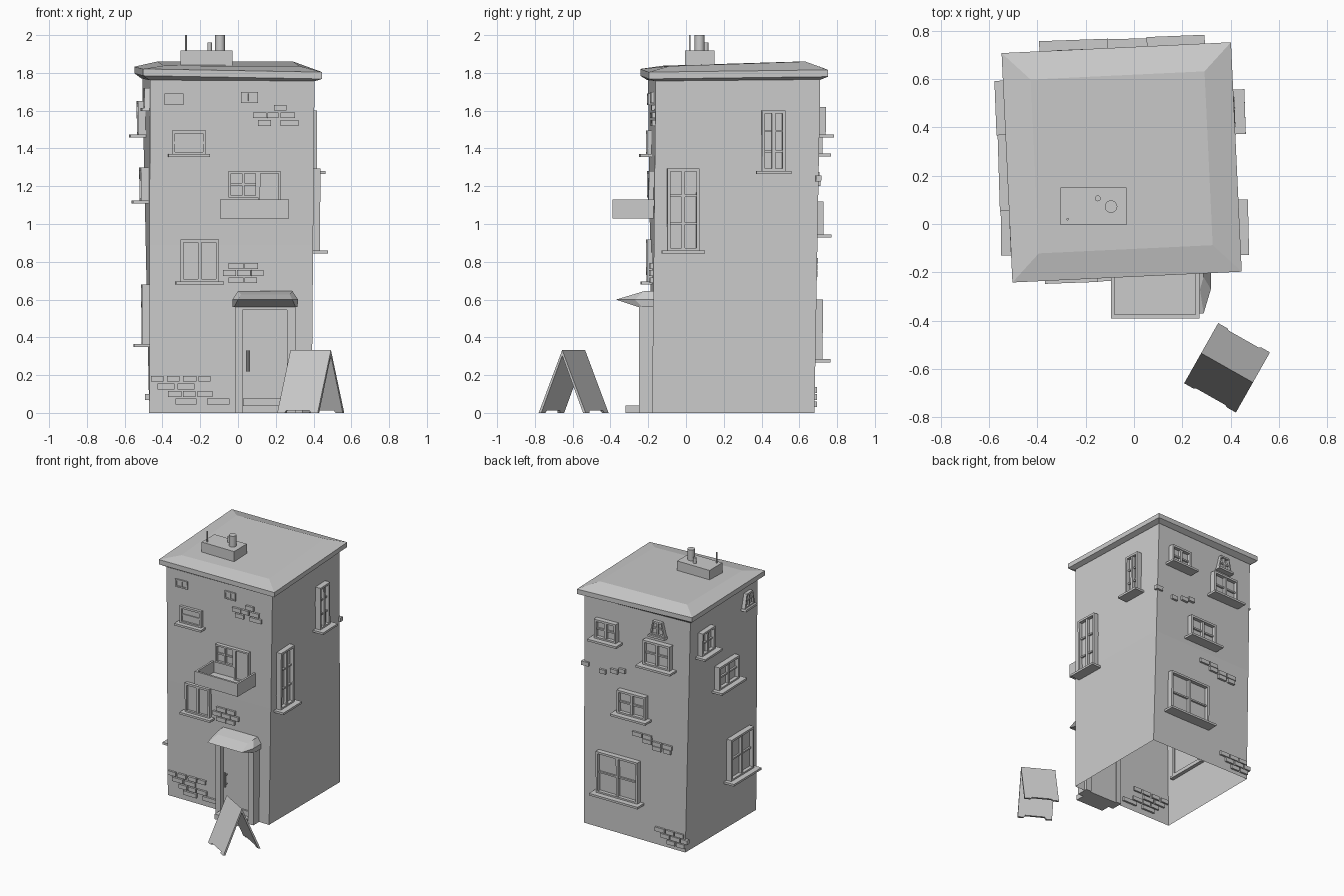
import bpy, bmesh, math
from mathutils import Vector, Matrix

if "Cube" in bpy.data.objects:
    bpy.data.objects.remove(bpy.data.objects["Cube"])

H = 1.78
A = math.radians(2.7)

# Corner rings: order front-left, front-right, back-right, back-left
SQ = [(-1, -1), (1, -1), (1, 1), (-1, 1)]
def ring(half, ang, cx, cy, zs):
    rot = Matrix.Rotation(ang, 3, 'Z')
    return [rot @ Vector((a * half, b * half, 0)) + Vector((cx, cy, z)) for (a, b), z in zip(SQ, zs)]

LOW = ring(.43, 0, -.04, .25, [0] * 4)
HIGH = ring(.436, A, -.051, .255, [H] * 4)
WALLS = {'front': (0, 1), 'right': (1, 2), 'back': (2, 3), 'left': (3, 0)}

def on_wall(wall):
    """Map (u, d, z) to a point: u = world x or y, d = distance out of the wall."""
    i, j = WALLS[wall]
    axis = 0 if wall in ('front', 'back') else 1
    def f(u, d, z):
        a, b = LOW[i].lerp(HIGH[i], z / H), LOW[j].lerp(HIGH[j], z / H)
        n = Vector((b.y - a.y, a.x - b.x, 0)).normalized()
        return a.lerp(b, (u - a[axis]) / (b[axis] - a[axis])) + n * d
    return f

def plain(x, y, z):
    return Vector((x, y, z))

def mesh(name, verts, faces):
    me = bpy.data.meshes.new(name)
    me.from_pydata([tuple(v) for v in verts], [], faces)
    bm = bmesh.new()
    bm.from_mesh(me)
    bmesh.ops.recalc_face_normals(bm, faces=bm.faces)
    bm.to_mesh(me)
    bm.free()
    ob = bpy.data.objects.new(name, me)
    bpy.context.collection.objects.link(ob)
    return ob

def boxes(name, items, f=plain):
    """items: (u0, u1, d0, d1, z0, z1), joined in one mesh"""
    vs, fs = [], []
    for u0, u1, d0, d1, z0, z1 in items:
        k = len(vs)
        vs += [f(u, d, z) for z in (z0, z1) for u, d in ((u0, d0), (u1, d0), (u1, d1), (u0, d1))]
        fs += [[k + i for i in q] for q in ((0, 1, 2, 3), (4, 5, 6, 7), (0, 1, 5, 4),
                                           (1, 2, 6, 5), (2, 3, 7, 6), (3, 0, 4, 7))]
    return mesh(name, vs, fs)

def loft(name, rings, bottom=True, top=True):
    n = len(rings[0])
    vs = [v for r in rings for v in r]
    fs = [(k * n + i, k * n + (i + 1) % n, (k + 1) * n + (i + 1) % n, (k + 1) * n + i)
          for k in range(len(rings) - 1) for i in range(n)]
    if bottom:
        fs.append(list(range(n)))
    if top:
        fs.append(list(range(len(vs) - n, len(vs))))
    return mesh(name, vs, fs)

def window(name, wall, u0, u1, z0, z1, cols=2, rows=2, d=.038, sill=.08, b=.016, taper=0, over=.03):
    base, uc = on_wall(wall), (u0 + u1) / 2
    f = lambda u, dd, z: base(uc + (u - uc) * (1 - taper * (z - z0) / (z1 - z0)), dd, z)
    it = [(u0, u0 + b, -.03, d, z0, z1), (u1 - b, u1, -.03, d, z0, z1),
          (u0 + b, u1 - b, -.03, d, z0, z0 + b), (u0 + b, u1 - b, -.03, d, z1 - b, z1),
          (u0 + b, u1 - b, -.02, d * .3, z0 + b, z1 - b)]
    for i in range(1, cols):
        u = u0 + (u1 - u0) * i / cols
        it.append((u - b * .6, u + b * .6, 0, d * .85, z0 + b, z1 - b))
    for i in range(1, rows):
        z = z0 + (z1 - z0) * i / rows
        it.append((u0 + b, u1 - b, 0, d * .65, z - .006, z + .006))
    if sill:
        it.append((u0 - over, u1 + over, -.03, sill, z0 - .012, z0 + .004))
    boxes(name, it, f)

def bricks(name, wall, rows, d=.014):
    boxes(name, [(u, u + w, -.015, d, z, z + .031) for z, row in rows for u, w in row], on_wall(wall))

def cylinder(name, x, y, z0, z1, r, n=16):
    rs = [[Vector((x + r * math.cos(t * math.tau / n), y + r * math.sin(t * math.tau / n), z))
           for t in range(n)] for z in (z0, z1)]
    return loft(name, rs)

# Twisted tower body, open underneath
mid = [a.lerp(b, .5) for a, b in zip(LOW, HIGH)]
loft('tower_body', [LOW, mid, HIGH], bottom=False)

# Tilted roof slab with shallow hip
eave = [1.785, 1.768, 1.78, 1.797]
loft('roof', [ring(.44, A, -.051, .255, [1.762, 1.757, 1.765, 1.77]),
              ring(.475, A, -.051, .255, eave),
              ring(.475, A, -.051, .255, [z + .036 for z in eave]),
              ring(.36, A, -.051, .255, [1.838, 1.836, 1.86, 1.86])])

# Chimney block, pots and aerial
boxes('chimney_block', [(-.305, -.03, -.005, .15, 1.8, 1.918)])
for nm, x, y, top, r in (('large_pot', -.095, .072, 2.0, .026), ('small_pot', -.15, .106, 1.96, .012),
                         ('aerial', -.275, .02, 2.0, .005)):
    bpy_ob = cylinder(nm, x, y, 1.91, top, r)

# Windows on the front
window('front_low_window', 'front', -.305, -.10, .692, .917, 2, 1, .025, .055, over=.025)
window('front_upper_window', 'front', -.35, -.17, 1.366, 1.495, 1, 2, .02, .055, over=.02)
window('front_vent_right', 'front', .015, .105, 1.64, 1.70, 2, 1, .01, 0, .01)
window('front_vent_left', 'front', -.39, -.29, 1.63, 1.69, 2, 1, .01, 0, .01)
window('balcony_window', 'front', -.05, .105, 1.14, 1.28, 2, 2, .025, 0, .012)
window('balcony_door', 'front', .105, .225, 1.04, 1.28, 1, 1, .025, 0, .012)

# Windows on the other sides
window('right_low_window', 'right', -.10, .07, .857, 1.295, 2, 3)
window('right_high_window', 'right', .40, .525, 1.277, 1.60, 2, 3)
window('back_ground_window', 'back', -.09, .26, .28, .60)
window('back_middle_window', 'back', -.155, .08, .94, 1.12)
window('back_upper_left_window', 'back', -.36, -.135, 1.37, 1.56)
window('back_upper_right_window', 'back', .085, .265, 1.47, 1.62)
window('left_ground_window', 'left', -.10, .18, .36, .68)
window('left_middle_window', 'left', .085, .34, 1.12, 1.30)
window('left_upper_window', 'left', .40, .565, 1.47, 1.65)
window('back_attic_window', 'back', -.31, -.185, 1.61, 1.72, d=.025, sill=.04, b=.013, taper=.4, over=.005)
window('left_attic_window', 'left', -.13, .0, 1.61, 1.72, d=.025, sill=.04, b=.013, taper=.4, over=.005)

# Exposed brick patches
bricks('front_top_bricks', 'front', [(1.60, [(.19, .065)]), (1.56, [(.08, .07), (.155, .06), (.225, .075)]),
                                     (1.52, [(.105, .07), (.225, .095)])])
bricks('front_middle_bricks', 'front', [(.763, [(-.05, .08), (.035, .07)]),
                                        (.725, [(-.08, .07), (-.005, .07), (.07, .065)]),
                                        (.687, [(-.05, .08), (.035, .065)])])
bricks('front_base_bricks', 'front', [(.165, [(-.46, .065), (-.375, .065), (-.29, .07), (-.21, .065)]),
                                      (.125, [(-.425, .09), (-.32, .09)]),
                                      (.085, [(-.37, .07), (-.29, .065), (-.215, .08)]),
                                      (.045, [(-.33, .11), (-.165, .12)])])
bricks('back_top_bricks', 'back', [(1.225, [(.33, .06), (.09, .06)]), (1.20, [(.19, .05)]), (1.245, [(.03, .05)])])
bricks('back_middle_bricks', 'back', [(.79, [(-.11, .08), (-.19, .07)]),
                                      (.755, [(-.19, .07), (-.27, .07), (-.36, .08)]), (.72, [(-.27, .07), (-.35, .06)])])
bricks('back_base_bricks', 'back', [(.105, [(-.3, .08), (-.38, .07), (-.46, .07)]),
                                    (.068, [(-.34, .07), (-.43, .08), (-.493, .055)]), (.03, [(-.39, .07), (-.47, .07)])])

# Balcony tray
boxes('balcony', [(-.095, .27, -.39, -.17, 1.03, 1.045), (-.095, .27, -.39, -.375, 1.045, 1.13),
                  (-.095, -.08, -.375, -.17, 1.045, 1.13), (.255, .27, -.375, -.17, 1.045, 1.13)])

# Doorway, door, step and handle
boxes('door_frame', [(-.015, .025, -.25, -.16, 0, .57), (.26, .305, -.25, -.16, 0, .57),
                     (.025, .26, -.25, -.16, .545, .57)])
boxes('door', [(.025, .26, -.21, -.17, .01, .545), (.03, .255, -.222, -.21, .02, .08)])
boxes('door_step', [(.025, .26, -.32, -.17, 0, .04)])
cylinder('door_handle', .053, -.236, .22, .33, .007, 8)
boxes('handle_mounts', [(.049, .057, -.236, -.205, z, z + .01) for z in (.235, .305)])

# Canopy over the door
def canopy_ring(x0, x1, inset, yf, ym, zf, zb):
    return [Vector(p) for p in ((x0, -.17, zb), (x0, ym, zb), (x0 + inset, yf, zf),
                                (x1 - inset, yf, zf), (x1, ym, zb), (x1, -.17, zb))]
loft('door_canopy', [canopy_ring(-.03, .315, .01, -.25, -.23, .56, .56),
                     canopy_ring(-.03, .318, .03, -.37, -.27, .60, .60),
                     canopy_ring(0, .288, .015, -.27, -.22, .628, .645)])

# Folding pavement sign: two notched boards leaning together
spin = Matrix.Rotation(math.radians(-29.5), 3, 'Z')
OUT = [(-.123, 0), (-.08, 0), (-.07, .04), (.07, .04), (.08, 0), (.123, 0), (.123, 1), (-.123, 1)]
for nm, s in (('sign_front_board', -1), ('sign_back_board', 1)):
    rs = []
    for t in (0, .016):
        rs.append([spin @ Vector((w, s * (.143 * (1 - h) - t * (1 if h < 1 else 0)), h * .333))
                   + Vector((.385, -.595, 0)) for w, h in OUT])
    for p, q in zip(rs[0][6:], rs[1][6:]):
        q.z = p.z - .03
    loft(nm, rs)

# Smooth the round parts only
for nm in ('large_pot', 'small_pot', 'aerial', 'door_handle'):
    ob = bpy.data.objects[nm]
    bpy.ops.object.select_all(action='DESELECT')
    ob.select_set(True)
    bpy.context.view_layer.objects.active = ob
    bpy.ops.object.shade_smooth_by_angle()
